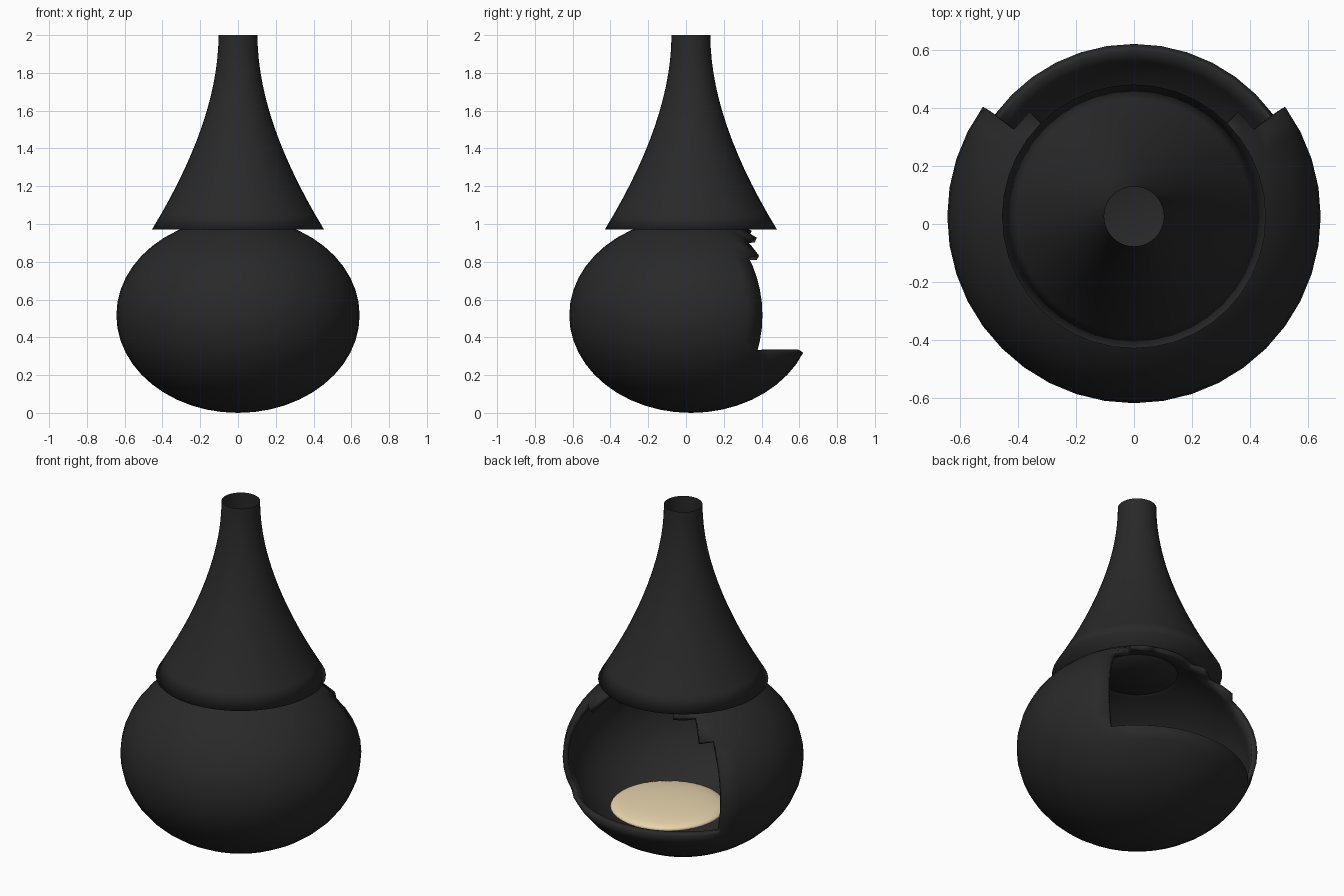
import bpy, bmesh, math
from mathutils import Matrix

if "Cube" in bpy.data.objects:
    bpy.data.objects.remove(bpy.data.objects["Cube"])

CY = 0.026          # common axis of bowl and chimney


def material(name, rgb):
    m = bpy.data.materials.new(name)
    m.diffuse_color = (*rgb, 1)
    m.use_nodes = True
    m.node_tree.nodes["Principled BSDF"].inputs["Base Color"].default_value = m.diffuse_color
    return m


IRON = material("black_iron", (0.022, 0.022, 0.022))
SAND = material("pale_sand", (0.92, 0.76, 0.48))


def add_object(name, bm, mat, y=CY, sharp=35):
    mesh = bpy.data.meshes.new(name)
    bm.to_mesh(mesh)
    bm.free()
    ob = bpy.data.objects.new(name, mesh)
    bpy.context.collection.objects.link(ob)
    mesh.materials.append(mat)
    ob.location.y = y
    bpy.context.view_layer.objects.active = ob
    ob.select_set(True)
    bpy.ops.object.shade_smooth_by_angle(angle=math.radians(sharp))
    ob.select_set(False)
    return ob


def lathe(name, profile, mat, segments=40, **kw):
    """Spin (radius, z) points around the z axis; radius 0 makes a pole."""
    bm = bmesh.new()
    verts = [bm.verts.new((r, 0, z)) for r, z in profile]
    edges = [bm.edges.new(pair) for pair in zip(verts, verts[1:])]
    bmesh.ops.spin(bm, geom=verts + edges, axis=(0, 0, 1), cent=(0, 0, 0),
                   angle=math.tau, steps=segments, use_duplicate=False)
    bmesh.ops.remove_doubles(bm, verts=bm.verts, dist=1e-4)
    bmesh.ops.recalc_face_normals(bm, faces=bm.faces)
    # open shells: make sure the outside faces outwards
    side = max(bm.faces, key=lambda f: f.calc_center_median().xy.length)
    if side.normal.xy.dot(side.calc_center_median().xy) < 0:
        bmesh.ops.reverse_faces(bm, faces=bm.faces)
    return add_object(name, bm, mat, **kw)


# Fire bowl: squashed sphere with a stepped mouth at the back and a flue hole
def is_open(face):
    c = face.calc_center_median()
    lat = math.degrees(math.atan2(c.z, math.hypot(c.x, c.y)))
    off = abs(math.degrees(math.atan2(c.x, c.y)))   # angle away from +y
    return (lat > 75 or (-22.5 < lat < 37.5 and off < 54)
            or (37.5 <= lat < 52.5 and off < 45)
            or (52.5 <= lat < 60 and off < 27))


bm = bmesh.new()
bmesh.ops.create_uvsphere(bm, u_segments=40, v_segments=24, radius=1)
bmesh.ops.delete(bm, geom=[f for f in bm.faces if is_open(f)], context='FACES')
bmesh.ops.transform(bm, verts=bm.verts,
                    matrix=Matrix.Translation((0, 0, 0.517)) @ Matrix.Diagonal((0.644, 0.644, 0.517, 1)))
bowl = add_object("fire_bowl", bm, IRON)
shell = bowl.modifiers.new("wall", 'SOLIDIFY')
shell.thickness = 0.03
shell.offset = -1

# Chimney: flared hood with a closed underside, curving up into an open pipe
STEPS = 14
flare = []
for i in range(STEPS + 1):
    t = i / STEPS
    a, b, c = (1 - t) ** 2, 2 * t * (1 - t), t * t
    flare.append((0.455 * a + 0.103 * b + 0.103 * c, 0.972 * a + 1.55 * b + 2.0 * c))
lathe("chimney", [(0, 0.972)] + flare, IRON, sharp=180)

# Ash bed: shallow rounded mound just inside the mouth
mound = [(0.31 * math.cos(a), 0.275 + 0.04 * math.sin(a))
         for a in (math.pi * (i / 12 - 0.5) for i in range(13))]
lathe("ash_bed", mound, SAND, y=CY + 0.14, sharp=180)
